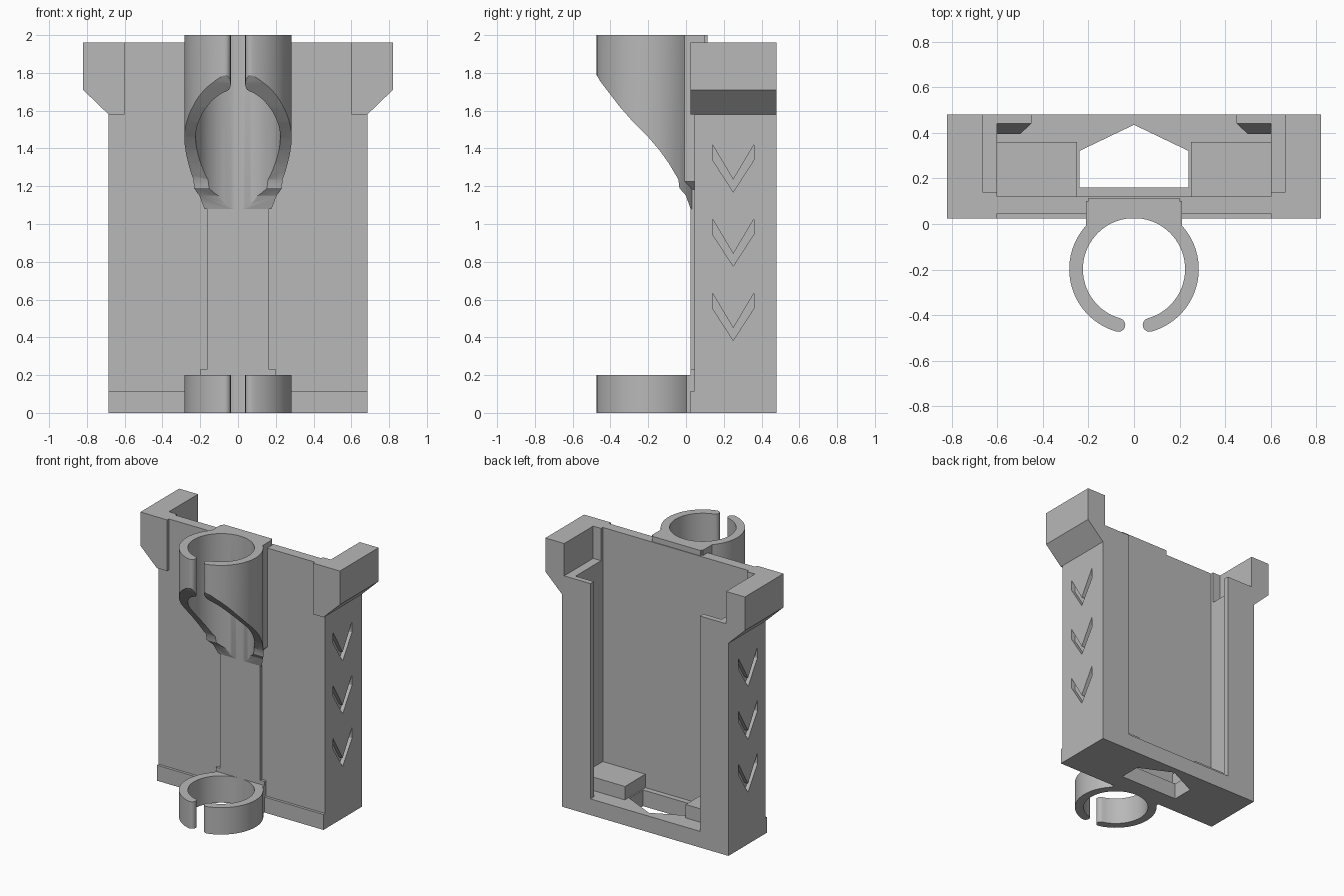
import bpy, bmesh, math

cube = bpy.data.objects.get("Cube")
if cube:
    bpy.data.objects.remove(cube, do_unlink=True)

grey = bpy.data.materials.new("plain grey")
grey.use_nodes = True
grey.diffuse_color = (0.48, 0.48, 0.48, 1)
grey.node_tree.nodes["Principled BSDF"].inputs["Base Color"].default_value = (0.48, 0.48, 0.48, 1)

PLACE = {"x": lambda a, b, t: (t, a, b),
         "y": lambda a, b, t: (a, t, b),
         "z": lambda a, b, t: (a, b, t)}


def prism(name, pts, axis, lo, hi):
    """Extrude a closed outline along one axis."""
    bm = bmesh.new()
    rings = [[bm.verts.new(PLACE[axis](a, b, t)) for a, b in pts] for t in (lo, hi)]
    n = len(pts)
    for ring in rings:
        bm.faces.new(ring)
    for i in range(n):
        j = (i + 1) % n
        bm.faces.new((rings[0][i], rings[0][j], rings[1][j], rings[1][i]))
    bmesh.ops.recalc_face_normals(bm, faces=bm.faces)
    mesh = bpy.data.meshes.new(name)
    bm.to_mesh(mesh)
    bm.free()
    obj = bpy.data.objects.new(name, mesh)
    bpy.context.collection.objects.link(obj)
    mesh.materials.append(grey)
    return obj


def box(name, x0, x1, y0, y1, z0, z1):
    return prism(name, [(x0, y0), (x1, y0), (x1, y1), (x0, y1)], "z", z0, z1)


def combine(obj, other, operation="DIFFERENCE"):
    """Apply a boolean and discard the helper."""
    mod = obj.modifiers.new("cut", "BOOLEAN")
    mod.operation, mod.object, mod.solver = operation, other, "EXACT"
    bpy.context.view_layer.objects.active = obj
    bpy.ops.object.modifier_apply(modifier=mod.name)
    bpy.data.objects.remove(other, do_unlink=True)


def mirrored(half):
    """Complete a right-hand half outline across the centre line."""
    return half + [(-a, b) for a, b in reversed(half)]


# Holder body with shoulders
FRONT, BACK = 0.045, 0.48
body = box("holder_body", -0.685, 0.685, FRONT, BACK, 0, 1.96)
combine(body, box("front_lip", -0.685, 0.685, 0.025, 0.2, 0, 0.115), "UNION")
for s in (-1, 1):
    outline = [(0.6, 1.58), (0.685, 1.58), (0.82, 1.71), (0.82, 1.96), (0.6, 1.96)]
    combine(body, prism("shoulder", [(s * a, b) for a, b in outline], "y", 0.025, BACK), "UNION")

# Main cavity, with the back lips sloping away at the top
combine(body, prism("cavity", [(0.12, 0.12), (0.395, 0.12), (0.395, 1.6), (0.44, 1.72),
                               (0.44, 2.1), (0.12, 2.1)], "x", -0.6, 0.6))
combine(body, prism("back_opening", mirrored([(0.515, 0.38), (0.45, 0.44), (0.45, 0.6)]),
                    "z", 0.12, 2.1))
combine(body, box("top_pocket", -0.665, 0.665, 0.14, 0.6, 1.72, 2.1))

# Pointed hole through the floor
combine(body, prism("floor_hole", [(-0.24, 0.16), (0.24, 0.16), (0.24, 0.32),
                                   (0, 0.435), (-0.24, 0.32)], "z", -0.1, 0.3))

# Engraved grip chevrons on both sides
for s in (-1, 1):
    for k in range(3):
        z = 1.17 - 0.393 * k
        v = [(0.25, z), (0.36, z + 0.17), (0.36, z + 0.25), (0.25, z + 0.065),
             (0.14, z + 0.25), (0.14, z + 0.17)]
        lo, hi = sorted((s * 0.655, s * 0.75))
        combine(body, prism("chevron", v, "x", lo, hi))

# Support blocks inside the floor
for s, side in ((1, "left"), (-1, "right")):
    lo, hi = sorted((s * 0.25, s * 0.61))
    box(side + "_floor_block", lo, hi, 0.115, 0.36, 0.11, 0.22)

# Raised front spine
prism("front_spine", mirrored([(0.2, 0), (0.2, 0.23), (0.165, 0.23), (0.165, 1.2),
                               (0.2, 1.24), (0.2, 2.0)]), "y", 0.025, 0.115)

# Open ring clips
CY, OUTER, INNER = -0.198, 0.284, 0.224
MID, TIP = (OUTER + INNER) / 2, (OUTER - INNER) / 2


def ring_outline():
    gap = math.asin((0.038 + TIP) / MID)
    start, span, n = -math.pi / 2 + gap, 2 * math.pi - 2 * gap, 72
    angles = [start + span * i / n for i in range(n + 1)]

    def polar(r, a):
        return (r * math.cos(a), CY + r * math.sin(a))

    def cap(a, turn):
        cx, cy = polar(MID, a)
        return [(cx + TIP * math.cos(turn + math.pi * i / 8),
                 cy + TIP * math.sin(turn + math.pi * i / 8)) for i in range(1, 8)]

    return ([polar(OUTER, a) for a in angles] + cap(angles[-1], angles[-1])
            + [polar(INNER, a) for a in reversed(angles)] + cap(start, start + math.pi))


def bore():
    return prism("bore", [(INNER * math.cos(math.tau * i / 72),
                           CY + INNER * math.sin(math.tau * i / 72))
                          for i in range(72)], "z", -0.2, 2.2)


def clip(name, z0, z1, neck_half):
    ring = prism(name, ring_outline(), "z", z0, z1)
    neck = prism("neck", mirrored(neck_half), "y", -0.04, 0.1)
    combine(neck, bore())
    combine(ring, neck, "UNION")
    return ring


lower = clip("lower_clip", 0, 0.2, [(0.2, 0), (0.2, 0.2)])
upper = clip("upper_clip", 1.08, 2.0, [(0.06, 1.08), (0.21, 1.225), (0.21, 2.0)])

# Sweeping cut under the upper clip
sweep = [(-0.6, 1.8), (-0.48, 1.8), (-0.45, 1.75), (-0.4, 1.685), (-0.35, 1.62),
         (-0.28, 1.54), (-0.2, 1.46), (-0.14, 1.39), (-0.09, 1.32), (-0.04, 1.235),
         (-0.035, 1.19), (0, 1.15), (0.024, 1.08), (0.024, 0.9), (-0.6, 0.9)]
combine(upper, prism("sweep", sweep, "x", -0.5, 0.5))

# Smooth the round walls only
for ring in (lower, upper):
    bpy.ops.object.select_all(action="DESELECT")
    ring.select_set(True)
    bpy.context.view_layer.objects.active = ring
    bpy.ops.object.shade_smooth_by_angle(angle=math.radians(25))
